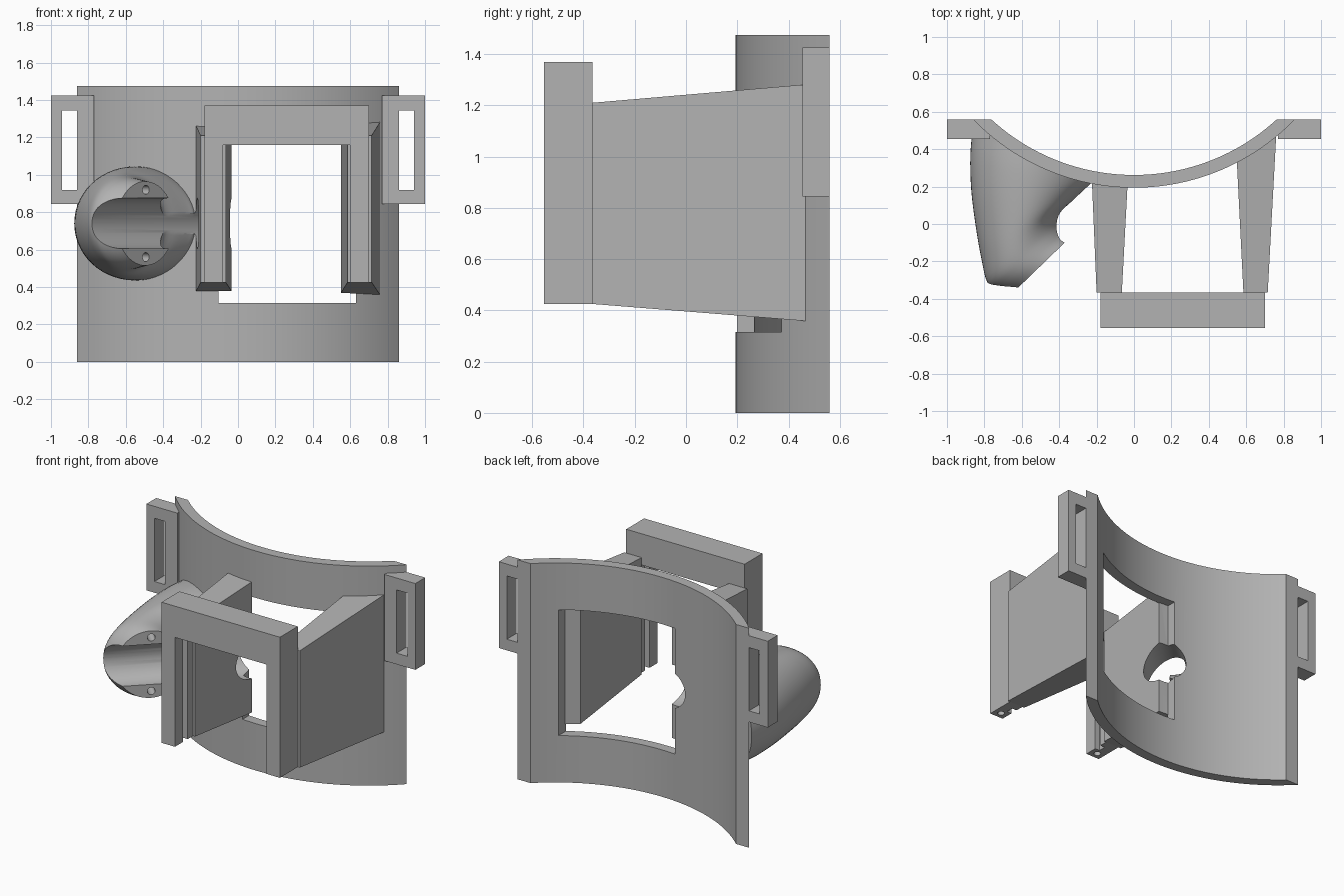
import bpy, bmesh, math
from mathutils import Vector, Matrix

if "Cube" in bpy.data.objects:
    bpy.data.objects.remove(bpy.data.objects["Cube"])

grey = bpy.data.materials.new("grey_plastic")
grey.diffuse_color = (0.45, 0.45, 0.45, 1)
grey.use_nodes = True
grey.node_tree.nodes["Principled BSDF"].inputs["Base Color"].default_value = grey.diffuse_color


def add_object(name, bm):
    bmesh.ops.recalc_face_normals(bm, faces=bm.faces)
    mesh = bpy.data.meshes.new(name)
    bm.to_mesh(mesh)
    bm.free()
    mesh.materials.append(grey)
    ob = bpy.data.objects.new(name, mesh)
    bpy.context.collection.objects.link(ob)
    return ob


def loft(name, rings):
    """Closed solid through rings with equal point counts."""
    bm = bmesh.new()
    vs = [[bm.verts.new(p) for p in ring] for ring in rings]
    n = len(vs[0])
    for a, b in zip(vs, vs[1:]):
        for i in range(n):
            j = (i + 1) % n
            bm.faces.new((a[i], a[j], b[j], b[i]))
    bm.faces.new(vs[0])
    bm.faces.new(vs[-1])
    return add_object(name, bm)


def box(name, x0, x1, y0, y1, z0, z1):
    xy = [(x0, y0), (x1, y0), (x1, y1), (x0, y1)]
    return loft(name, [[(x, y, z) for x, y in xy] for z in (z0, z1)])


def cylinder(name, start, end, radius, sides=48):
    a, b = Vector(start), Vector(end)
    bm = bmesh.new()
    turn = (b - a).to_track_quat('Z', 'Y').to_matrix().to_4x4()
    bmesh.ops.create_cone(bm, cap_ends=True, segments=sides, radius1=radius, radius2=radius,
                          depth=(b - a).length, matrix=Matrix.Translation((a + b) / 2) @ turn)
    return add_object(name, bm)


def cut(ob, cutters):
    for c in cutters:
        m = ob.modifiers.new("cut", 'BOOLEAN')
        m.operation, m.solver, m.object = 'DIFFERENCE', 'EXACT', c
    dg = bpy.context.evaluated_depsgraph_get()
    mesh = bpy.data.meshes.new_from_object(ob.evaluated_get(dg))
    ob.modifiers.clear()
    ob.data = mesh


def smooth(ob, angle=30):
    bpy.ops.object.select_all(action='DESELECT')
    ob.select_set(True)
    bpy.context.view_layer.objects.active = ob
    bpy.ops.object.shade_smooth_by_angle(angle=math.radians(angle))


# Curved back plate
CY, R_FRONT, R_BACK, Y_END, HEIGHT = 1.39, 1.196, 1.128, 0.56, 1.475


def arc(radius, steps=48):
    a = math.acos((CY - Y_END) / radius)
    return [(radius * math.sin(t), CY - radius * math.cos(t))
            for t in (-a + 2 * a * i / steps for i in range(steps + 1))]


profile = arc(R_FRONT) + arc(R_BACK)[::-1]
plate = loft("curved_plate", [[(x, y, z) for x, y in profile] for z in (0, HEIGHT)])

# Strap loops on both sides
for side, s in (("left", -1), ("right", 1)):
    loop = box(side + "_strap_loop", *sorted((s * 0.77, s)), 0.455, 0.56, 0.845, 1.425)
    slot = box("slot_cutter", *sorted((s * 0.86, s * 0.94)), 0.3, 0.7, 0.92, 1.345)
    cut(loop, [slot])
    bpy.data.objects.remove(slot)


# Tapered arms, taller toward the plate
def arm(name, outline):
    def level(y, front, back):
        return front + (back - front) * (y + 0.365) / 0.815
    return loft(name, [[(x, y, level(y, *ends)) for x, y in outline]
                       for ends in ((0.425, 0.36), (1.21, 1.28))])


left_arm = arm("left_arm", [(-0.20, -0.365), (-0.065, -0.365), (-0.035, 0.20),
                            (-0.105, 0.205), (-0.225, 0.23)])
arm("right_arm", [(0.585, -0.365), (0.715, -0.365), (0.76, 0.47), (0.63, 0.385), (0.55, 0.335)])

# Front frame, open at the bottom, with guide grooves and pin holes
frame = loft("front_frame", [[(x, y, z) for x, z in (
    (-0.18, 0.425), (-0.08, 0.425), (-0.08, 1.16), (0.60, 1.16), (0.60, 0.425),
    (0.70, 0.425), (0.70, 1.37), (-0.18, 1.37))] for y in (-0.555, -0.365)])
cutters = [box("groove_cutter", x, x + 0.08, -0.47, -0.42, 0.3, 1.16) for x in (-0.115, 0.555)]
cutters += [cylinder("pin_cutter", (x, -0.51, 0.3), (x, -0.51, 0.55), 0.022, 24)
            for x in (-0.13, 0.65)]
cut(frame, cutters)
for c in cutters:
    bpy.data.objects.remove(c)

# Flared mount: left point, right point and half height of each ring
rings = [(-0.65, -0.37, -0.34, -0.07, 0.225), (-0.73, -0.35, -0.375, -0.045, 0.238),
         (-0.785, -0.31, -0.40, 0.01, 0.25), (-0.815, -0.19, -0.39, 0.065, 0.265),
         (-0.845, -0.02, -0.32, 0.13, 0.283), (-0.87, 0.18, -0.26, 0.185, 0.297),
         (-0.875, 0.37, -0.235, 0.205, 0.304), (-0.86, 0.53, -0.22, 0.225, 0.305)]
MID, SEG = 0.74, 56


def ring_at(t):
    """Smooth interpolation between the key rings."""
    i = min(int(t), len(rings) - 2)
    f = t - i
    p = [rings[max(0, min(len(rings) - 1, i + k))] for k in (-1, 0, 1, 2)]
    return [0.5 * (2 * b + (c - a) * f + (2 * a - 5 * b + 4 * c - d) * f * f
                   + (3 * b - a - 3 * c + d) * f ** 3) for a, b, c, d in zip(*p)]


def ellipse(lx, ly, rx, ry, h):
    pts = []
    for k in range(SEG):
        a = 2 * math.pi * k / SEG
        u = 0.5 + 0.5 * math.cos(a)
        pts.append((lx + (rx - lx) * u, ly + (ry - ly) * u, MID + h * math.sin(a)))
    return pts


mount = loft("flared_mount", [ellipse(*ring_at(k / 4)) for k in range(4 * (len(rings) - 1) + 1)])

# Round channel along the mount face, through the arm and the window edge
channel = cylinder("channel_cutter", (-1.0, -0.725, MID), (0.1, 0.375, MID), 0.135, 64)
holes = [cylinder("screw_cutter", (-0.43, -0.28, z), (-0.57, -0.14, z), 0.024, 24)
         for z in (0.56, 0.92)]
window = box("window_cutter", -0.105, 0.63, 0.0, 0.7, 0.315, 1.16)
cut(mount, [channel] + holes)
cut(left_arm, [channel])
cut(plate, [window, channel])
for c in [channel, window] + holes:
    bpy.data.objects.remove(c)

for ob in (plate, mount, left_arm, frame):
    smooth(ob)
